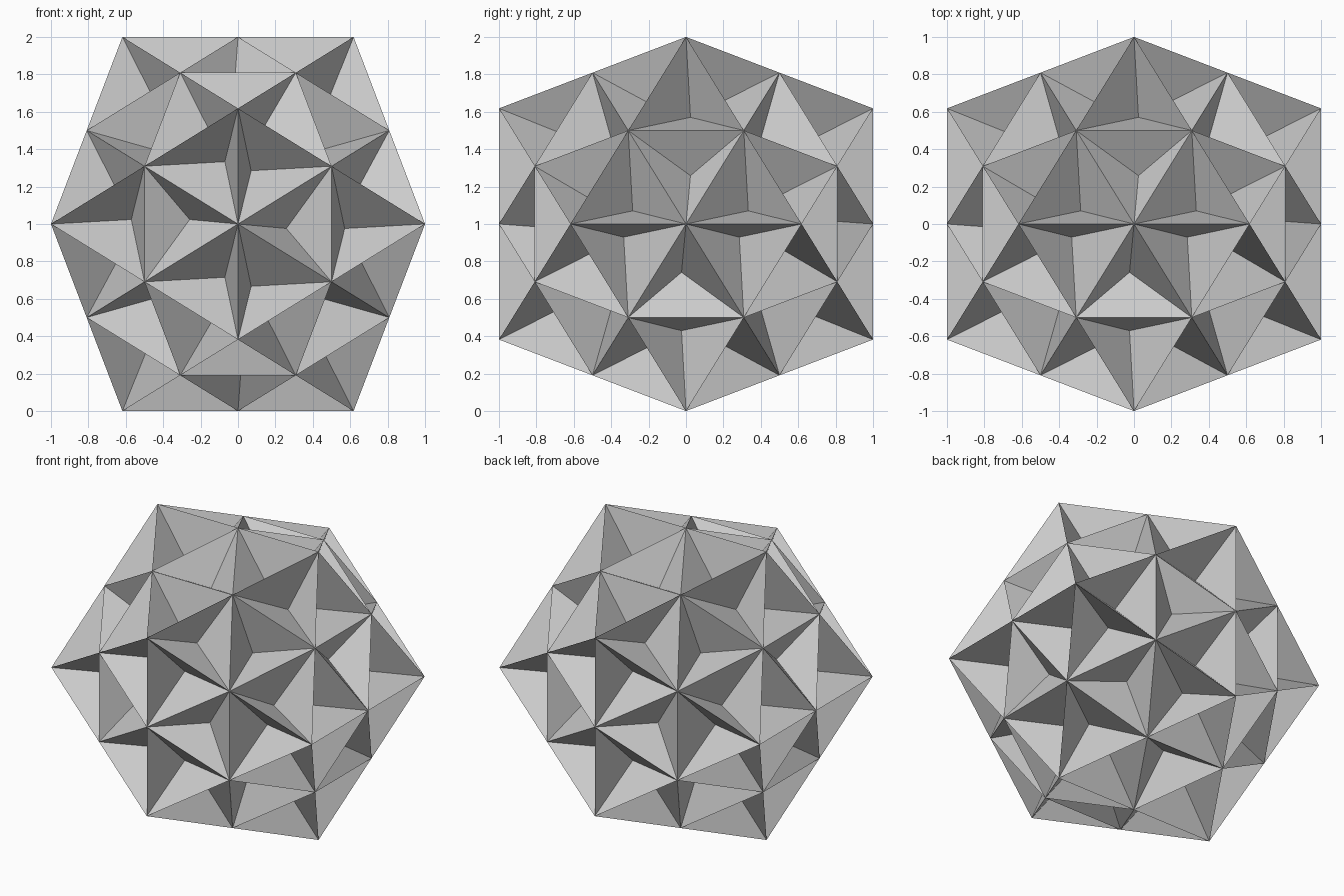
import bpy, bmesh
from mathutils import Vector

if "Cube" in bpy.data.objects:
    bpy.data.objects.remove(bpy.data.objects["Cube"])

G = 0.618034          # golden ratio inverse
H_CORNER, H_MID, H_OCT = 0.27, 0.21, 0.28   # dimple depths
SKEW = 0.024          # sideways lean of the dimples

# Icosahedron hull
hull = bmesh.new()
for s in (-1, 1):
    for t in (-G, G):
        for p in ((t, 0, s), (0, s, t), (s, t, 0)):
            hull.verts.new(p)
bmesh.ops.convex_hull(hull, input=hull.verts[:])
hull.normal_update()

bm = bmesh.new()


def dimple(tri, offset):
    """Inverted three-sided pyramid on one small triangle."""
    tip = sum(tri, Vector()) / 3 + offset
    for i in range(3):
        bm.faces.new([bm.verts.new(p) for p in (tri[i], tri[(i + 1) % 3], tip)])


for f in hull.faces:
    a = [v.co.copy() for v in f.verts]
    centre = sum(a, Vector()) / 3
    n = centre.normalized()
    if (a[1] - a[0]).cross(a[2] - a[0]).dot(n) < 0:
        a.reverse()
    mids = [(a[i] + a[(i + 1) % 3]) / 2 for i in range(3)]
    octant = min(abs(c) for c in n) > 0.1
    lean = Vector()
    if not octant:
        # lean follows the edge that lies across a main axis
        k = max(range(3), key=lambda i: abs(n[i]))
        big = Vector((0, 0, 0))
        big[k] = n[k]
        lean = (n - big).cross(big).normalized() * SKEW
    # Central dimple
    dimple(mids, -n * (H_OCT if octant else H_MID) + lean)
    # Corner dimples
    for i in range(3):
        off = lean.copy()
        if octant and n.x * n.y * n.z < 0:
            off = -n.cross(a[i] - centre).normalized() * 0.04
        dimple([a[i], mids[i], mids[i - 1]], -n * H_CORNER + off)

bmesh.ops.remove_doubles(bm, verts=bm.verts[:], dist=1e-4)
bmesh.ops.recalc_face_normals(bm, faces=bm.faces[:])
bmesh.ops.translate(bm, verts=bm.verts[:], vec=(0, 0, 1))
hull.free()

mesh = bpy.data.meshes.new("dimpled_icosahedron")
bm.to_mesh(mesh)
bm.free()
obj = bpy.data.objects.new("dimpled_icosahedron", mesh)
bpy.context.collection.objects.link(obj)
